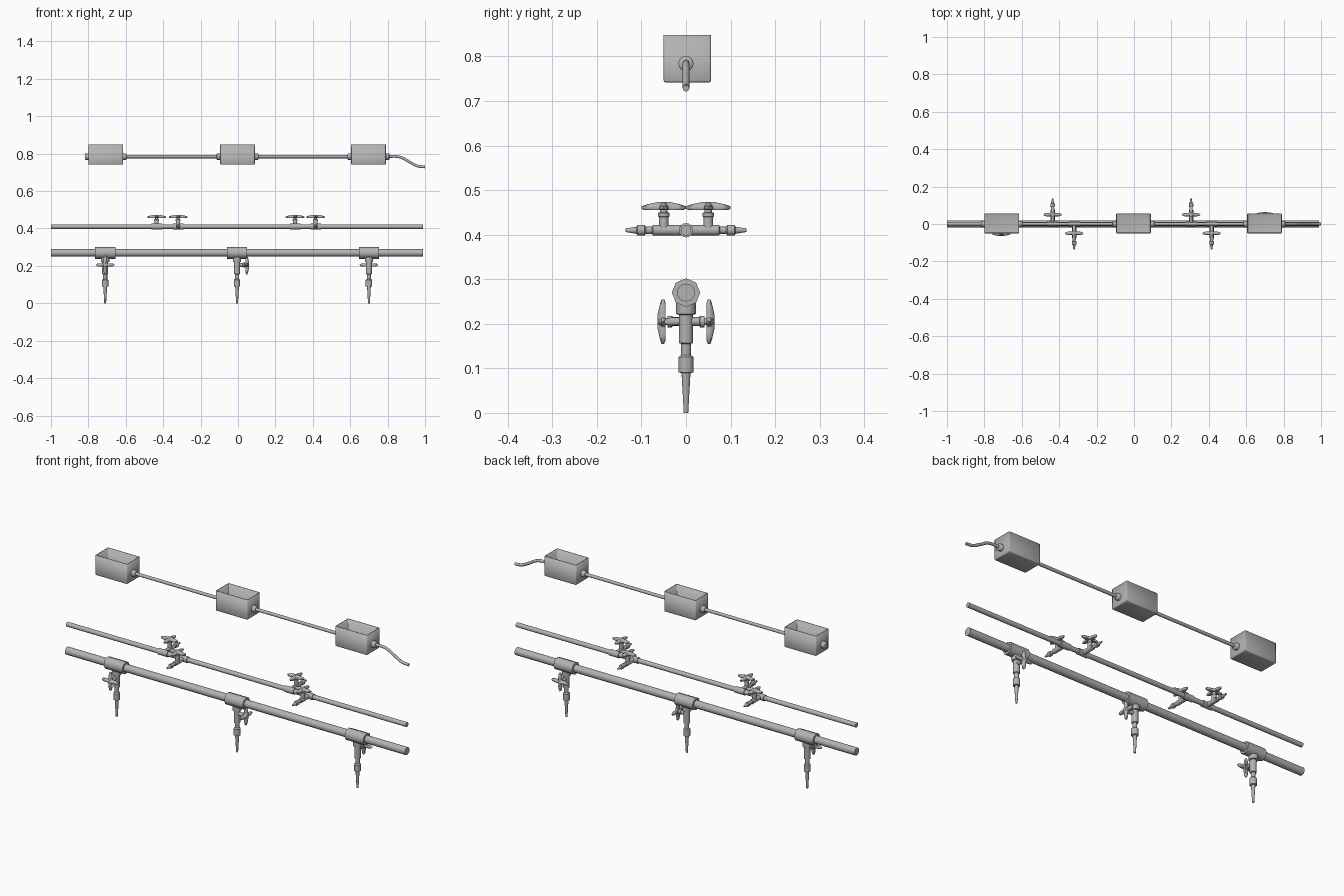
import bpy, bmesh
from math import cos, sin, tau, radians
from mathutils import Vector

cube = bpy.data.objects.get("Cube")
if cube:
    bpy.data.objects.remove(cube, do_unlink=True)

GREY = (0.45, 0.45, 0.45, 1)
metal = bpy.data.materials.new("grey_metal")
metal.use_nodes = True
metal.diffuse_color = GREY
metal.node_tree.nodes["Principled BSDF"].inputs["Base Color"].default_value = GREY

X, Y, Z = Vector((1, 0, 0)), Vector((0, 1, 0)), Vector((0, 0, 1))


def finish(name, bm, origin, axis=Z):
    """Turn a bmesh into an object whose local z points along axis."""
    bmesh.ops.recalc_face_normals(bm, faces=bm.faces)
    mesh = bpy.data.meshes.new(name)
    bm.to_mesh(mesh)
    bm.free()
    mesh.materials.append(metal)
    mesh.shade_smooth()
    mesh.set_sharp_from_angle(angle=radians(46))
    ob = bpy.data.objects.new(name, mesh)
    bpy.context.collection.objects.link(ob)
    ob.location = origin
    ob.rotation_mode = 'QUATERNION'
    ob.rotation_quaternion = axis.to_track_quat('Z', 'Y')
    return ob


def loft(name, rings, origin, axis):
    """Skin a list of rings of points and cap both ends."""
    bm = bmesh.new()
    rings = [[bm.verts.new(p) for p in ring] for ring in rings]
    n = len(rings[0])
    for a, b in zip(rings, rings[1:]):
        for i in range(n):
            j = (i + 1) % n
            bm.faces.new((a[i], a[j], b[j], b[i]))
    bm.faces.new(rings[0])
    bm.faces.new(rings[-1])
    return finish(name, bm, origin, axis)


def lathe(name, profile, origin, axis, sides=16):
    """Turn a (distance along axis, radius) profile."""
    rings = [[(r * cos(tau * i / sides), r * sin(tau * i / sides), t)
              for i in range(sides)] for t, r in profile]
    return loft(name, rings, origin, axis)


def tube(name, x0, x1, z, radius, sides=16):
    return lathe(name, [(0, radius), (x1 - x0, radius)], (x0, 0, z), X, sides)


def handle(name, origin, axis):
    """Four lobed hand wheel, flat inside and domed outside."""
    n = 48
    rings = []
    for t, scale in ((0.0, 0.3), (0.0, 0.85), (0.003, 1), (0.009, 1),
                     (0.013, 0.75), (0.018, 0.3)):
        ring = []
        for i in range(n):
            a = tau * i / n
            lobe = (0.5 + 0.5 * cos(4 * a)) ** 2
            r = (0.015 + 0.035 * lobe) * scale
            ring.append((r * cos(a), r * sin(a), t))
        rings.append(ring)
    return loft(name, rings, origin, axis)


# Large pipe with three hanging valves
tube("large_pipe", -1.0, 0.99, 0.27, 0.02)
for label, x, side in (("right", -0.71, -Y), ("middle", -0.005, X), ("left", 0.70, Y)):
    tube(label + "_large_tee", x - 0.054, x + 0.054, 0.27, 0.032, 8)
    lathe(label + "_large_valve_body",
          [(0.02, 0.022), (0.048, 0.022), (0.05, 0.016), (0.113, 0.016),
           (0.115, 0.011), (0.14, 0.011), (0.145, 0.017), (0.179, 0.017),
           (0.181, 0.010), (0.27, 0.005)], (x, 0, 0.27), -Z)
    hub = Vector((x, 0, 0.205))
    lathe(label + "_large_valve_stem",
          [(0, 0.010), (0.03, 0.010), (0.031, 0.013), (0.041, 0.013),
           (0.042, 0.008), (0.05, 0.008)], hub, side)
    handle(label + "_large_valve_handle", hub + side * 0.046, side)

# Small pipe with four sideways valves
tube("small_pipe", -1.0, 0.99, 0.41, 0.012)
for number, (x, side) in enumerate(((-0.435, Y), (-0.32, -Y), (0.305, Y), (0.415, -Y)), 1):
    label = f"small_valve_{number}"
    tube(label + "_tee", x - 0.028, x + 0.028, 0.41, 0.016)
    lathe(label + "_body",
          [(0, 0.012), (0.074, 0.012), (0.076, 0.008), (0.09, 0.008),
           (0.093, 0.012), (0.109, 0.012), (0.111, 0.008), (0.136, 0.004)],
          (x, 0, 0.41), side)
    hub = Vector((x, 0, 0.41)) + side * 0.05
    lathe(label + "_stem",
          [(0, 0.011), (0.03, 0.011), (0.031, 0.013), (0.039, 0.013),
           (0.04, 0.008), (0.048, 0.008)], hub, Z)
    handle(label + "_handle", hub + Z * 0.045, Z)

# Open junction boxes with a collar at each end
HALF, CONDUIT_Z = 0.0925, 0.784
centers = (-0.7075, -0.0025, 0.6975)
for label, x in zip(("right", "middle", "left"), centers):
    bm = bmesh.new()
    bmesh.ops.create_cube(bm, size=1)
    bmesh.ops.scale(bm, vec=(HALF * 2, 0.106, 0.106), verts=bm.verts)
    top = [f for f in bm.faces if f.normal.z > 0.9]
    bmesh.ops.delete(bm, geom=top, context='FACES_ONLY')
    edges = [e for e in bm.edges if len(e.link_faces) == 2]
    bmesh.ops.bevel(bm, geom=edges, offset=0.004, segments=2, affect='EDGES', profile=0.5)
    box = finish(label + "_junction_box", bm, (x, 0.003, 0.795))
    # the open shell must face outward before walls are thickened inward
    wall = box.modifiers.new("wall", 'SOLIDIFY')
    wall.thickness = 0.003
    wall.offset = -1
    for end, sign in (("left", 1), ("right", -1)):
        lathe(f"{label}_box_{end}_collar",
              [(-0.002, 0.017), (0.016, 0.017), (0.019, 0.014)],
              (x + sign * HALF, 0, CONDUIT_Z), X * sign)

# Conduits between the boxes
for number, (a, b) in enumerate(zip(centers, centers[1:]), 1):
    tube(f"conduit_{number}", a + HALF, b - HALF, CONDUIT_Z, 0.0085)

# Drooping cable at the left end
curve = bpy.data.curves.new("cable_path", 'CURVE')
curve.dimensions = '3D'
curve.bevel_depth = 0.0075
curve.bevel_resolution = 3
curve.use_fill_caps = True
spline = curve.splines.new('BEZIER')
path = [(0.79, 0.784), (0.865, 0.782), (0.92, 0.754), (0.96, 0.734), (1.0, 0.729)]
spline.bezier_points.add(len(path) - 1)
for point, (x, z) in zip(spline.bezier_points, path):
    point.co = (x, 0, z)
    point.handle_left_type = point.handle_right_type = 'AUTO'
curve.materials.append(metal)
bpy.context.collection.objects.link(bpy.data.objects.new("cable", curve))
